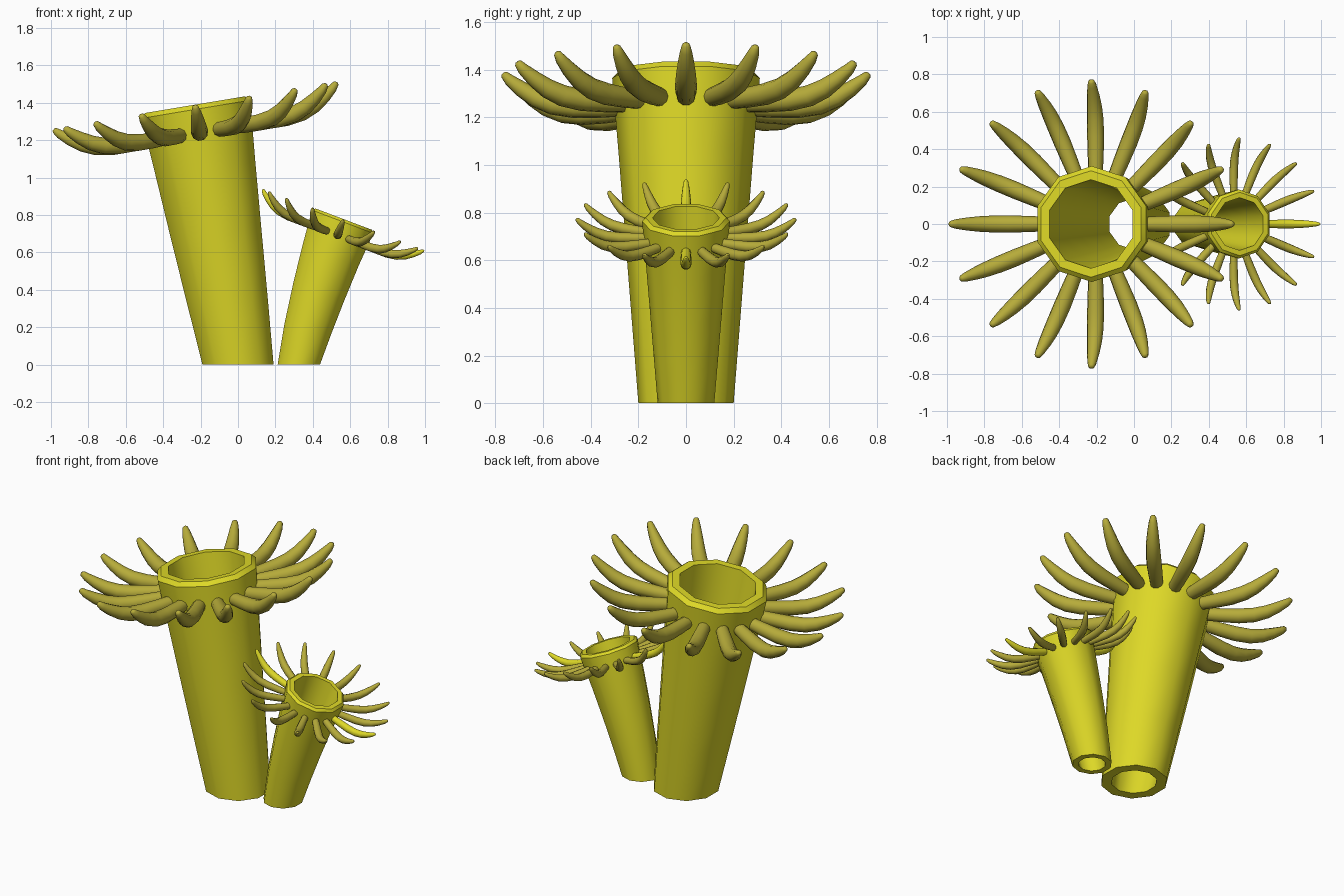
import bpy, bmesh, math
from mathutils import Vector

if "Cube" in bpy.data.objects:
    bpy.data.objects.remove(bpy.data.objects["Cube"])


def material(name, rgb):
    m = bpy.data.materials.new(name)
    m.diffuse_color = (*rgb, 1)
    m.use_nodes = True
    m.node_tree.nodes["Principled BSDF"].inputs["Base Color"].default_value = m.diffuse_color
    return m


YELLOW = material("yellow", (0.73, 0.69, 0.02))
OLIVE = material("olive", (0.47, 0.41, 0.042))
Y = Vector((0, 1, 0))


def finish(bm, name, angle):
    bmesh.ops.recalc_face_normals(bm, faces=bm.faces)
    me = bpy.data.meshes.new(name)
    bm.to_mesh(me)
    bm.free()
    ob = bpy.data.objects.new(name, me)
    bpy.context.collection.objects.link(ob)
    me.materials.append(OLIVE if "tentacle" in name else YELLOW)
    me.materials.append(YELLOW)
    bpy.ops.object.select_all(action='DESELECT')
    ob.select_set(True)
    bpy.context.view_layer.objects.active = ob
    bpy.ops.object.shade_smooth_by_angle(angle=math.radians(angle))


def bridge(bm, a, b, mat=0):
    n = len(a)
    for i in range(n):
        f = bm.faces.new((a[i], a[(i + 1) % n], b[(i + 1) % n], b[i]))
        f.material_index = mat


def frame(tilt):
    # radial and axial directions of a tube leaning in the xz plane
    return (Vector((math.cos(tilt), 0, -math.sin(tilt))),
            Vector((math.sin(tilt), 0, math.cos(tilt))))


def tube(name, p0, p1, p2, tilt, s):
    # hollow ten-sided tube: outer wall, bevelled lip, inner wall, open at both ends
    p0, p1, p2 = [Vector((p[0], 0, p[1])) for p in (p0, p1, p2)]
    outer = [(t, 0, 0.2 + 0.11 * t) for t in (0, 0.25, 0.5, 0.75)]
    lip = [(1, -0.025, 0.31), (1, 0, 0.285), (1, 0, 0.237)]
    inner = [(t, 0, 0.137 + 0.1 * t) for t in (0.75, 0.5, 0.25, 0)]
    bm = bmesh.new()
    rings = []
    for t, h, r in outer + lip + inner:
        e, u = frame(tilt * min(1, t * 2))
        c = p0 * (1 - t) ** 2 + p1 * 2 * t * (1 - t) + p2 * t * t + u * h * s
        ring = []
        for k in range(10):
            a = math.pi / 2 + k * math.tau / 10
            ring.append(bm.verts.new(c + (e * math.cos(a) + Y * math.sin(a)) * r * s))
        rings.append(ring)
    for a, b in zip(rings, rings[1:] + rings[:1]):
        bridge(bm, a, b)
    finish(bm, name, 40)


# tentacle centre line: distance out, height from rim, thickness
ARM = [(0.25, -0.150, 0.038), (0.36, -0.152, 0.043), (0.47, -0.150, 0.046),
       (0.56, -0.137, 0.045), (0.63, -0.110, 0.041), (0.69, -0.073, 0.034),
       (0.74, -0.035, 0.025), (0.762, -0.012, 0.017), (0.767, -0.006, 0.009)]


def crown(name, top, tilt, s, thick, bright=()):
    # sixteen upturned tentacles around the rim
    c = Vector((top[0], 0, top[1]))
    e, u = frame(tilt)
    bm = bmesh.new()
    for k in range(16):
        a = k * math.tau / 16
        d = e * math.cos(a) + Y * math.sin(a)
        side = u.cross(d)
        mat = 1 if k in bright else 0
        rings = []
        for i, (x, h, r) in enumerate(ARM):
            q, w = ARM[max(i - 1, 0)], ARM[min(i + 1, len(ARM) - 1)]
            tan = (d * (w[0] - q[0]) + u * (w[1] - q[1])).normalized()
            nor = tan.cross(side)
            p = c + (d * x + u * h) * s
            rings.append([bm.verts.new(p + (side * math.cos(j * math.tau / 10)
                          + nor * math.sin(j * math.tau / 10)) * r * s * thick)
                          for j in range(10)])
        for r0, r1 in zip(rings, rings[1:]):
            bridge(bm, r0, r1, mat)
        for ring in (rings[0], rings[-1]):
            bm.faces.new(ring).material_index = mat
    finish(bm, name, 50)


# tall polyp leaning left
TALL = (-0.23, 1.39)
tube("tall_tube", (0, 0), (-0.115, 0.695), TALL, math.radians(-9.5), 1)
crown("tall_tentacles", TALL, math.radians(-9.5), 1, 1)

# short polyp leaning right, with two bright tentacles
SHORT = (0.565, 0.778)
tube("short_tube", (0.325, 0), (0.418, 0.39), SHORT, math.radians(20.7), 0.595)
crown("short_tentacles", SHORT, math.radians(20.7), 0.6, 0.85, (0, 8))
